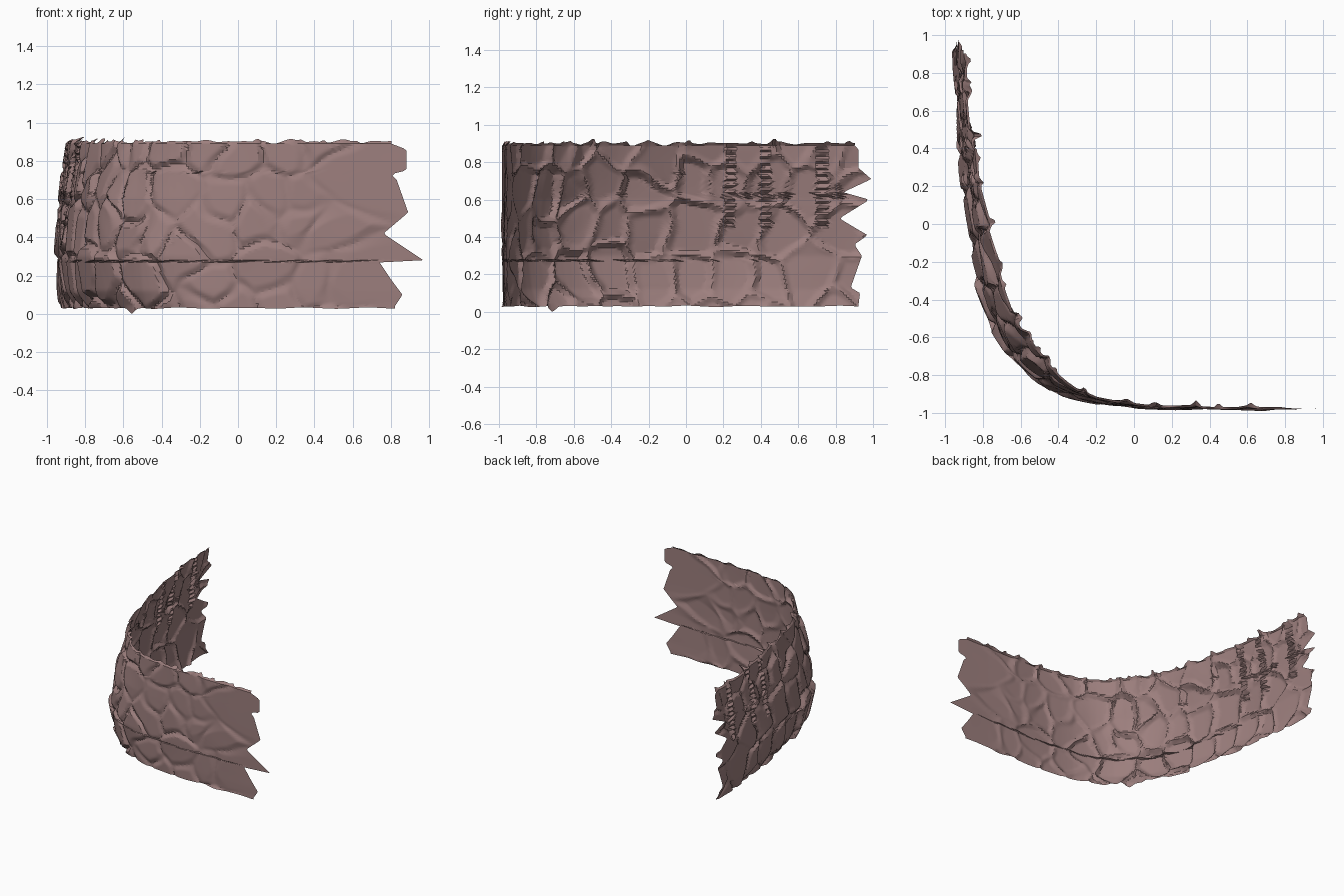
import bpy, bmesh, math, random
from mathutils import Vector, noise

cube = bpy.data.objects.get("Cube")
if cube:
    bpy.data.objects.remove(cube, do_unlink=True)
random.seed(7)

# plan outline of the cliff, from the far end round the corner to the other end
PATH = [Vector(p) for p in [(-.965, .9), (-.955, .6), (-.925, .2), (-.88, -.1), (-.82, -.4),
        (-.73, -.62), (-.6, -.79), (-.43, -.905), (-.2, -.96), (.1, -.982), (.8, -.99)]]
# ragged ends: (height, reach past the end of the outline)
FAR_END = [(.03, .02), (.1, .03), (.13, -.02), (.3, .04), (.36, 0), (.41, .07), (.5, -.08),
           (.6, .08), (.64, -.06), (.71, .09), (.77, .02), (.87, .02), (.91, -.02)]
NEAR_END = [(.04, .02), (.1, .06), (.18, 0), (.27, -.06), (.28, .17), (.42, -.04), (.53, .09),
            (.7, .03), (.73, 0), (.75, .08), (.86, .08), (.91, -.05)]
# inward lean by height, and its strength by x along the outline
LEAN = [(.03, .6), (.12, .25), (.3, 0), (.6, .35), (.9, 1)]


def lerp_table(table, t):
    for (a, va), (b, vb) in zip(table, table[1:]):
        if t <= b:
            k = max(0, (t - a) / (b - a))
            return va + (vb - va) * k
    return table[-1][1]


LENGTHS = [0]
for a, b in zip(PATH, PATH[1:]):
    LENGTHS.append(LENGTHS[-1] + (b - a).length)
TOTAL = LENGTHS[-1]


def raw_point(s):
    i = 0
    while i < len(PATH) - 2 and s > LENGTHS[i + 1]:
        i += 1
    k = (s - LENGTHS[i]) / (LENGTHS[i + 1] - LENGTHS[i])
    return PATH[i].lerp(PATH[i + 1], k) if 0 <= k <= 1 else PATH[i] + (PATH[i + 1] - PATH[i]) * k


def path_point(s):
    return sum((raw_point(s + d * .05) for d in range(-2, 3)), Vector((0, 0))) / 5


# irregular stone cells, each with its own tilt and depth
STONES = []
for i in range(14):
    for j in range(5):
        STONES.append((Vector((i * .23 - .1 + (j % 2) * .11 + random.uniform(-.09, .09),
                               j * .22 + random.uniform(-.08, .08))),
                       Vector((random.uniform(-.9, .9), random.uniform(-1, 1))),
                       random.uniform(-.3, .35)))


def stone_height(s, z):
    p = Vector((s + .05 * noise.noise((s * 5, z * 5, 0)), z + .05 * noise.noise((s * 5, z * 5, 9))))
    near = sorted(STONES, key=lambda c: (c[0] - p).length_squared)[:2]
    d1, d2 = [(c[0] - p).length for c in near]
    centre, tilt, depth = near[0]
    bevel = min(1, (d2 - d1) / .055)
    return bevel * (.75 + depth + 3 * tilt.dot(p - centre))


def cliff_point(u, v):
    z = .03 + .86 * v
    s0, s1 = -lerp_table(FAR_END, z), TOTAL + lerp_table(NEAR_END, z)
    s = s0 + (s1 - s0) * u
    p = path_point(s)
    t = (path_point(s + .02) - path_point(s - .02)).normalized()
    inward = Vector((-t.y, t.x))
    lean = lerp_table([(0, .05), (.5, .08), (1.4, .13), (1.8, .13), (2.2, .03), (2.5, .012), (3, .005)], s)
    amp = lerp_table([(0, .025), (1.6, .035), (2.2, .018), (3, .012)], s)
    depth = lean * lerp_table(LEAN, z) + amp * (1 - stone_height(s, z))
    # stretched, finely serrated bands on the long flank
    for band, width in ((.17, .03), (.48, .025), (.67, .025)):
        if abs(s - band) < width and z > .45:
            depth += .012 * math.sin(z * 170 + s * 9)
    p = p + inward * depth
    return Vector((p.x, p.y, z)), inward, s


COLS, ROWS = 230, 72
bm = bmesh.new()
grid = []
for r in range(ROWS + 1):
    row = []
    for c in range(COLS + 1):
        co, inward, s = cliff_point(c / COLS, r / ROWS)
        if r == 0:
            co.z += .008 * noise.noise((s * 6, 0, 3)) - .03 * max(0, 1 - abs(s - 1.74) / .05)
        row.append(bm.verts.new(co))
    grid.append(row)

# ragged lip folded inward along the top
lip = []
for c in range(COLS + 1):
    co, inward, s = cliff_point(c / COLS, 1)
    jag = noise.noise((s * 11, 4, 2))
    spike = max(0, noise.noise((s * 17, 8, 5)) - .15)
    back = inward * (.012 + .07 * spike)
    lip.append(bm.verts.new((co.x + back.x, co.y + back.y, co.z + .012 + .02 * jag + .05 * spike)))
grid.append(lip)

for a, b in zip(grid, grid[1:]):
    for c in range(COLS):
        bm.faces.new((a[c], a[c + 1], b[c + 1], b[c]))

mesh = bpy.data.meshes.new("cliff_wall")
bm.to_mesh(mesh)
bm.free()
cliff = bpy.data.objects.new("cliff_wall", mesh)
bpy.context.collection.objects.link(cliff)

# single dusty rose rock colour
rock = bpy.data.materials.new("dusty_rose_rock")
rock.use_nodes = True
colour = (.34, .215, .21, 1)
rock.diffuse_color = colour
rock.node_tree.nodes["Principled BSDF"].inputs["Base Color"].default_value = colour
mesh.materials.append(rock)

bpy.context.view_layer.objects.active = cliff
cliff.select_set(True)
bpy.ops.object.shade_smooth_by_angle(angle=math.radians(25))
